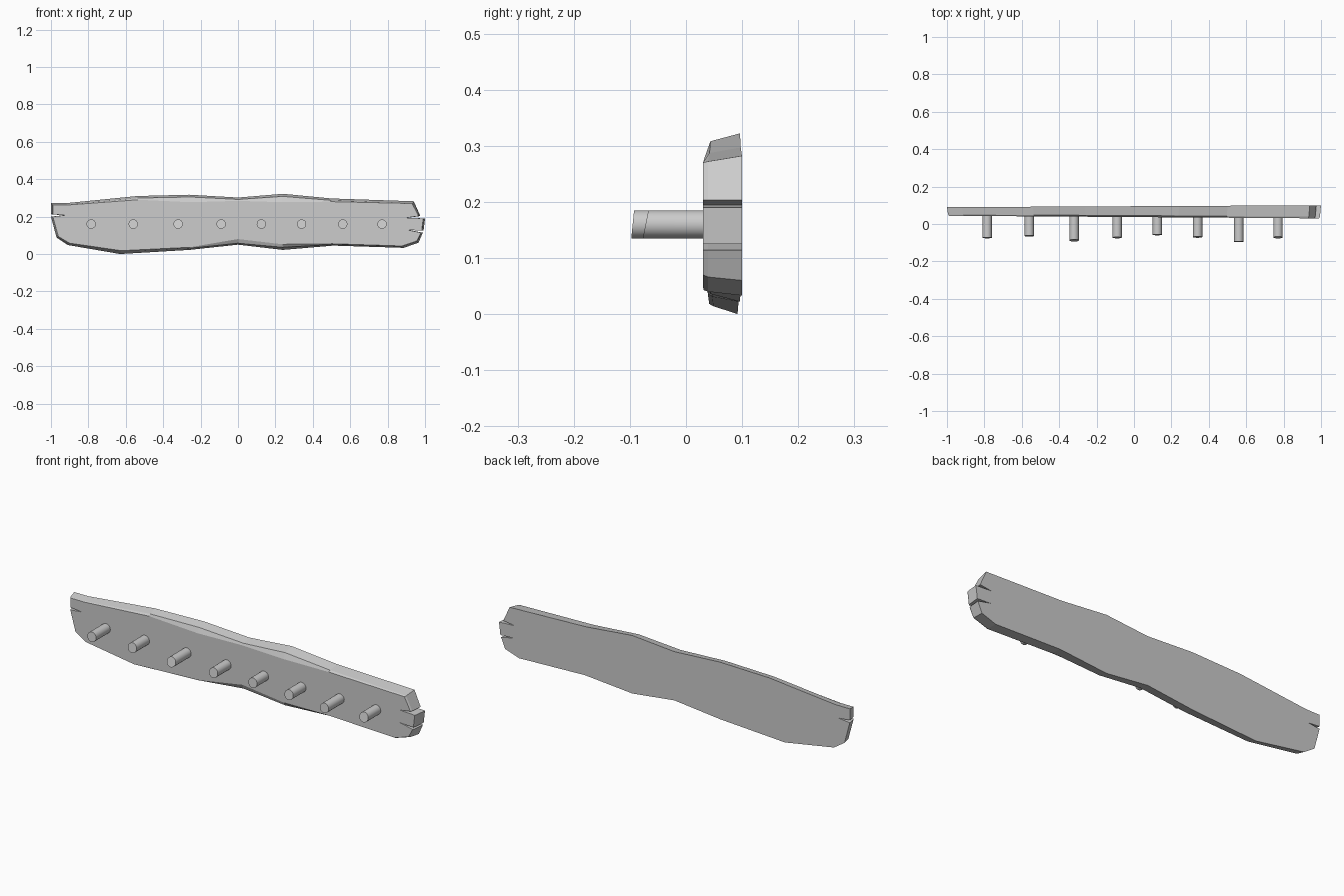
import bpy, bmesh, math

cube = bpy.data.objects.get("Cube")
if cube:
    bpy.data.objects.remove(cube)

grey = bpy.data.materials.new("plain_grey")
grey.use_nodes = True
colour = (0.6, 0.6, 0.6, 1)
grey.diffuse_color = colour
grey.node_tree.nodes["Principled BSDF"].inputs["Base Color"].default_value = colour


def make_object(name, bm):
    bmesh.ops.recalc_face_normals(bm, faces=bm.faces[:])
    mesh = bpy.data.meshes.new(name)
    bm.to_mesh(mesh)
    bm.free()
    mesh.materials.append(grey)
    obj = bpy.data.objects.new(name, mesh)
    bpy.context.collection.objects.link(obj)
    return obj


# Plank outline: x, back height, bevel height, front height
outline = [
    # top edge
    (-1, .272, .264, .262), (-.92, .272, .264, .262), (-.54, .31, .299, .29),
    (-.26, .317, .305, .277), (0, .302, .292, .284), (.24, .322, .308, .277),
    (.5, .297, .287, .28), (.94, .282, .272, .27),
    # split right end
    (.975, .203, .203, .203), (.91, .194, .194, .194), (1, .19, .19, .19),
    (.992, .125, .125, .125), (.915, .129, .129, .129), (.988, .114, .114, .114),
    (.965, .06, .066, .07), (.885, .033, .04, .043),
    # bottom edge
    (.51, .045, .051, .055), (.24, .022, .036, .052), (0, .05, .058, .08),
    (-.26, .022, .031, .036), (-.63, 0, .014, .018), (-.91, .048, .055, .058),
    # split left end
    (-.97, .088, .092, .094), (-1, .2, .2, .2), (-.935, .207, .207, .207),
    (-1, .213, .213, .213),
]

bm = bmesh.new()
rings = []
for column, y, slope, shrink in ((1, .095, .005, 1), (2, .045, -.006, .994), (3, .037, -.007, .99)):
    rings.append([bm.verts.new((p[0] * shrink, y + slope * p[0], p[column])) for p in outline])
bm.faces.new(rings[0])
bm.faces.new(rings[-1])
for a, b in zip(rings, rings[1:]):
    for i in range(len(a)):
        j = (i + 1) % len(a)
        bm.faces.new((a[i], a[j], b[j], b[i]))
make_object("plank", bm)

# Row of pegs: x, tip y, tilt of the worn tip
pegs = [(-.785, -.074, .1), (-.56, -.064, .15), (-.32, -.088, .25), (-.09, -.073, .15),
        (.125, -.058, .1), (.34, -.07, .15), (.56, -.095, .1), (.77, -.072, .2)]
height, radius, root = .16, .025, .06
for number, (x, tip, tilt) in enumerate(pegs, 1):
    bm = bmesh.new()
    bmesh.ops.create_cone(bm, cap_ends=True, segments=20, radius1=radius, radius2=radius, depth=1)
    for v in bm.verts:
        is_tip = v.co.z < 0
        cx, cz = v.co.x, v.co.y
        v.co = (x + cx, tip + tilt * cz if is_tip else root, height + cz)
    peg = make_object(f"peg_{number}", bm)
    bpy.ops.object.select_all(action='DESELECT')
    peg.select_set(True)
    bpy.context.view_layer.objects.active = peg
    bpy.ops.object.shade_smooth_by_angle(angle=math.radians(35))
